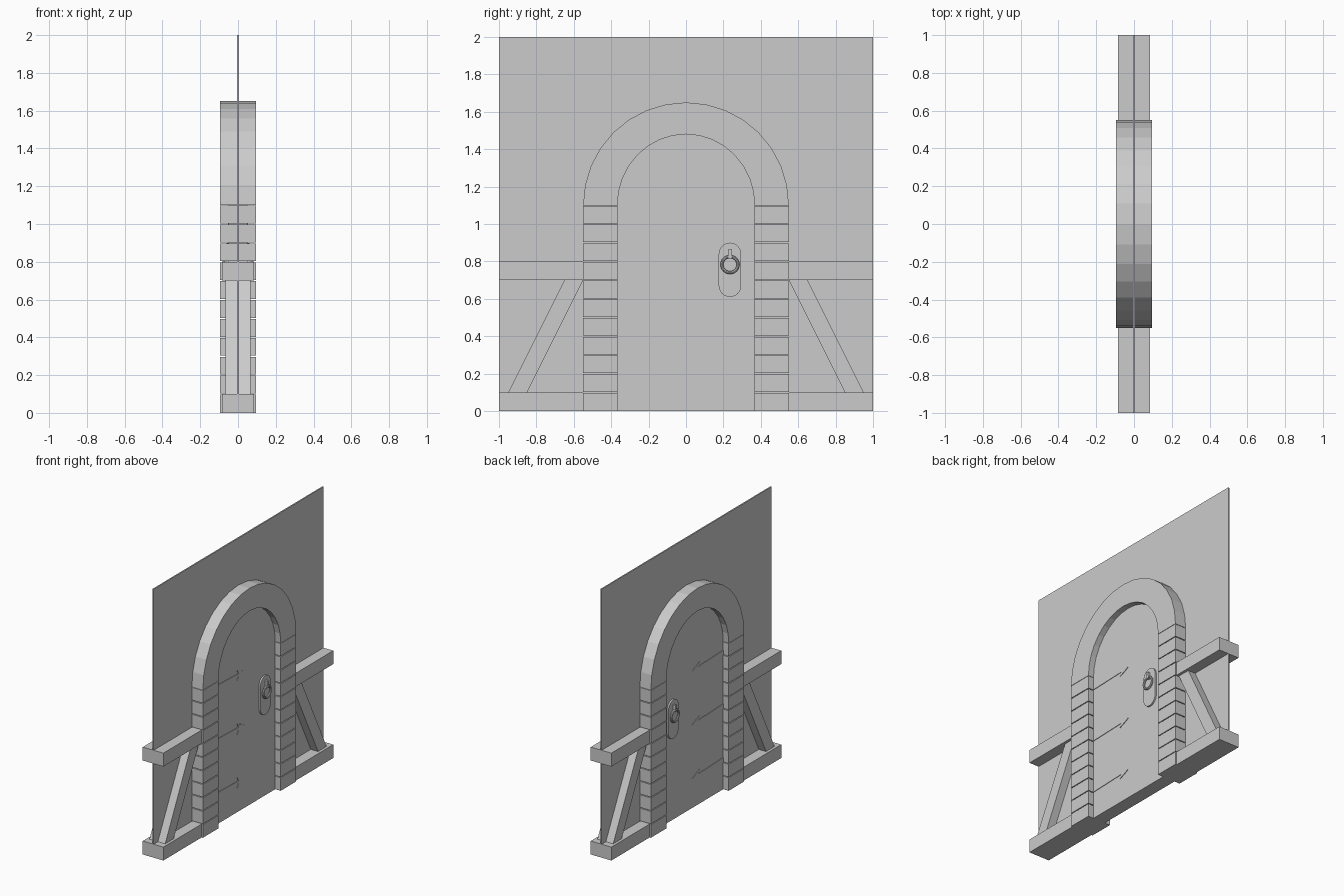
import bpy, bmesh, math

if "Cube" in bpy.data.objects:
    bpy.data.objects.remove(bpy.data.objects["Cube"])

RI, RO, SPRING = 0.372, 0.55, 1.1      # arch inner/outer radius, springing height
SEG = 16


def prisms(name, profiles, x0, x1):
    """Extrude each (y, z) outline from x0 to x1 into one object."""
    bm = bmesh.new()
    for pts in profiles:
        a = [bm.verts.new((x0, y, z)) for y, z in pts]
        b = [bm.verts.new((x1, y, z)) for y, z in pts]
        bm.faces.new(a)
        bm.faces.new(b)
        for i in range(len(pts)):
            j = (i + 1) % len(pts)
            bm.faces.new((a[i], a[j], b[j], b[i]))
    bmesh.ops.recalc_face_normals(bm, faces=bm.faces[:])
    me = bpy.data.meshes.new(name)
    bm.to_mesh(me)
    bm.free()
    ob = bpy.data.objects.new(name, me)
    bpy.context.collection.objects.link(ob)
    return ob


def rect(y0, y1, z0, z1):
    return [(y0, z0), (y1, z0), (y1, z1), (y0, z1)]


def mirror_y(profiles):
    return profiles + [[(-y, z) for y, z in p] for p in profiles]


def arc(i, inner):
    a = math.pi * i / SEG
    ry, rz = (0.367, 0.38) if inner else (RO, RO)
    return (ry * math.cos(a), SPRING + rz * math.sin(a))


def both_faces(ob):
    """Repeat fittings on the other face of the door."""
    m = ob.modifiers.new("other_face", 'MIRROR')
    m.use_axis = (True, False, False)
    m.use_mirror_merge = False


# Thin wall
prisms("wall", [rect(-1, 1, 0, 2)], -0.005, 0.005)

# Round-topped door slab
door = [(-0.367, 0), (0.367, 0)] + [arc(i, True) for i in range(SEG + 1)]
prisms("door", [door], -0.05, 0.05)

# Stone jambs with narrow joints
blocks = [rect(0.367, RO, 0.1 * i + (0.003 if i else 0), 0.1 * i + 0.097) for i in range(11)]
prisms("jamb_stones", mirror_y(blocks), -0.095, 0.095)

# Arch stones
prisms("arch_stones", [[arc(i, True), arc(i, False), arc(i + 1, False), arc(i + 1, True)]
                       for i in range(SEG)], -0.095, 0.095)

# Timber framing
prisms("rails", mirror_y([rect(0.55, 1, 0.7, 0.8), rect(0.55, 1, 0, 0.1)]), -0.085, 0.085)
prisms("braces", mirror_y([[(0.85, 0.1), (0.95, 0.1), (0.65, 0.7), (0.55, 0.7)]]), -0.065, 0.065)

# Strap hinges with forked tips
upper = [(-0.365, 0.018), (-0.07, 0.009), (-0.085, 0.038), (-0.035, 0.018)]
outline = upper + [(0.0, 0.0)] + [(y, -z) for y, z in reversed(upper)]
hinges = prisms("hinges", [[(y, z + h) for y, z in outline] for h in (0.22, 0.62, 1.02)],
                0.049, 0.054)
both_faces(hinges)

# Handle plate
HY = 0.235
plate = [(HY + 0.06 * math.cos(math.pi * i / 12), (0.84 if i <= 12 else 0.67)
          + 0.06 * math.sin(math.pi * i / 12)) for i in range(13)]
plate += [(HY - 0.06 * math.cos(math.pi * i / 12), 0.67 - 0.06 * math.sin(math.pi * i / 12))
          for i in range(13)]
both_faces(prisms("handle_plate", [plate], 0.05, 0.062))

# Ring staple
both_faces(prisms("ring_staple", [rect(HY - 0.008, HY + 0.008, 0.815, 0.865)], 0.06, 0.082))

# Pull ring
bpy.ops.mesh.primitive_torus_add(major_segments=24, minor_segments=8, major_radius=0.043,
                                 minor_radius=0.008, rotation=(0, math.pi / 2, 0))
ring = bpy.context.object
ring.name = "pull_ring"
bpy.ops.object.transform_apply(location=True, rotation=True, scale=True)
for v in ring.data.vertices:
    v.co.x += 0.074
    v.co.y += HY
    v.co.z += 0.783
bpy.ops.object.shade_smooth_by_angle()
both_faces(ring)
